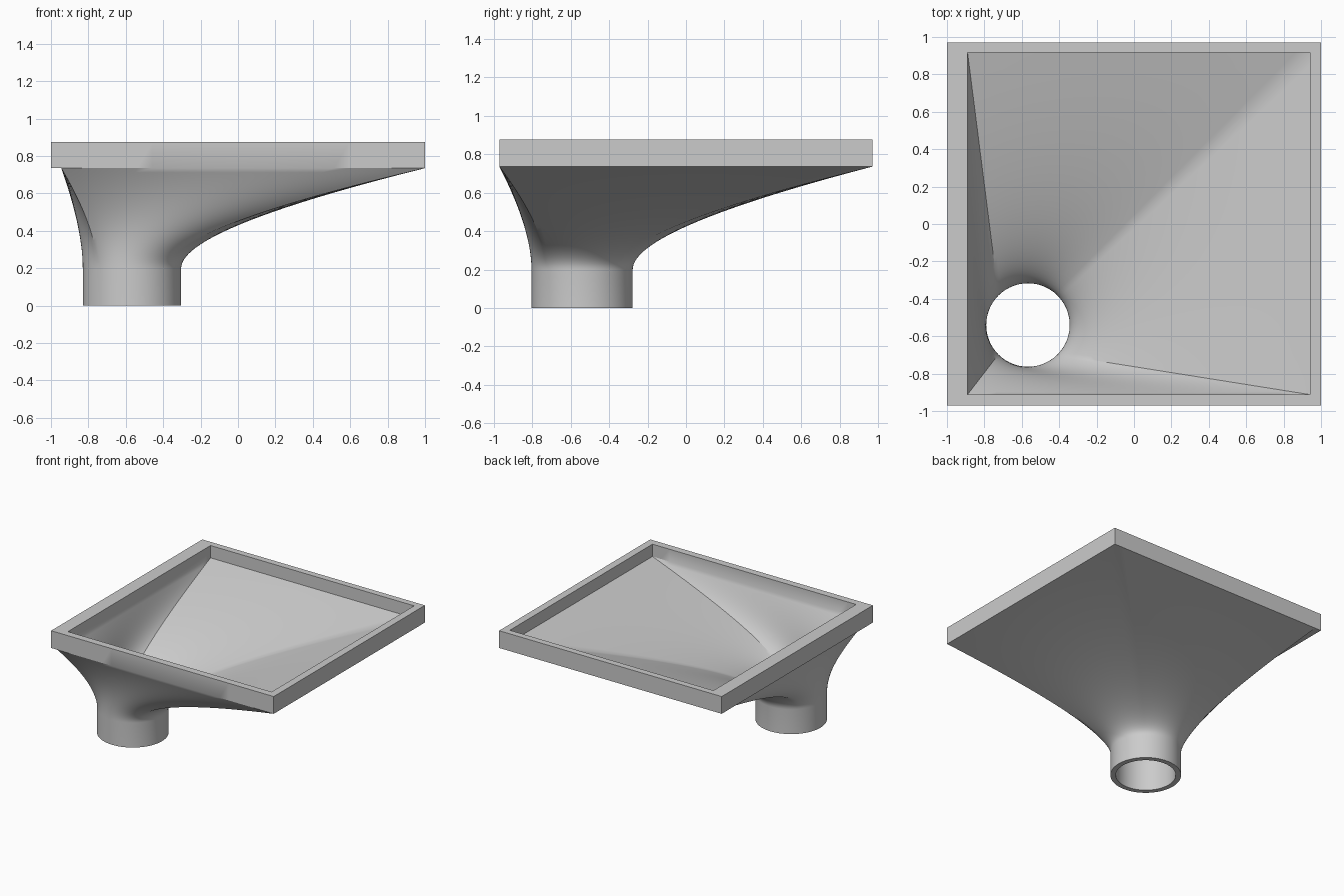
import bpy, bmesh, math

cube = bpy.data.objects.get("Cube")
if cube:
    bpy.data.objects.remove(cube)

SIDES = 96        # points per ring, a multiple of four
STEPS = 28        # rings along the flared wall
CX, CY = -0.567, -0.54

grey = bpy.data.materials.new("plain grey")
grey.use_nodes = True
colour = (0.6, 0.6, 0.6, 1)
grey.diffuse_color = colour
grey.node_tree.nodes["Principled BSDF"].inputs["Base Color"].default_value = colour


def circle(r, z):
    """Ring starting at the back left diagonal."""
    angles = [math.pi / 4 + math.tau * i / SIDES for i in range(SIDES)]
    return [(CX + r * math.cos(a), CY + r * math.sin(a), z) for a in angles]


def rectangle(x0, x1, y0, y1, z):
    """Ring with as many points as the circle, spread evenly along each edge."""
    corners = [(x1, y1), (x0, y1), (x0, y0), (x1, y0)]
    n = SIDES // 4
    ring = []
    for k in range(4):
        (ax, ay), (bx, by) = corners[k], corners[(k + 1) % 4]
        ring += [(ax + (bx - ax) * i / n, ay + (by - ay) * i / n, z) for i in range(n)]
    return ring


def flare(low, high, z_mid):
    """Rings that leave the pipe vertically and sweep out to the rectangle."""
    rings = []
    for s in range(STEPS + 1):
        t = s / STEPS
        a, b, c = (1 - t) ** 2, 2 * t * (1 - t), t * t
        rings.append([((a + b) * p[0] + c * q[0], (a + b) * p[1] + c * q[1],
                       a * p[2] + b * z_mid + c * q[2]) for p, q in zip(low, high)])
    return rings


# Outer skin: pipe, flare, ledge on the right-hand side, rim wall
outer_top = rectangle(-0.945, 1, -0.97, 0.97, 0.735)
rim_low = [(-1 if x < -0.944 else x, y, z) for x, y, z in outer_top]
rim_high = [(x, y, 0.875) for x, y, z in rim_low]
outer = [circle(0.263, 0)] + flare(circle(0.263, 0.2), outer_top, 0.41)

# Inner skin: rim recess, flare, bore
inner_top = rectangle(-0.89, 0.94, -0.912, 0.918, 0.775)
recess = [(x, y, 0.875) for x, y, z in inner_top]
inner = [circle(0.223, 0)] + flare(circle(0.223, 0.21), inner_top, 0.44)

rings = outer + [rim_low, rim_high, recess] + inner[::-1]

# Join every ring to the next, and the last back to the first
bm = bmesh.new()
loops = [[bm.verts.new(p) for p in ring] for ring in rings]
for a, b in zip(loops, loops[1:] + loops[:1]):
    for i in range(SIDES):
        j = (i + 1) % SIDES
        bm.faces.new((a[i], a[j], b[j], b[i]))
bmesh.ops.remove_doubles(bm, verts=bm.verts, dist=0.0001)
bmesh.ops.recalc_face_normals(bm, faces=bm.faces)

mesh = bpy.data.meshes.new("offset_funnel")
bm.to_mesh(mesh)
bm.free()
mesh.materials.append(grey)
funnel = bpy.data.objects.new("offset_funnel", mesh)
bpy.context.collection.objects.link(funnel)

bpy.ops.object.select_all(action='DESELECT')
funnel.select_set(True)
bpy.context.view_layer.objects.active = funnel
bpy.ops.object.shade_smooth_by_angle(angle=math.radians(30))
